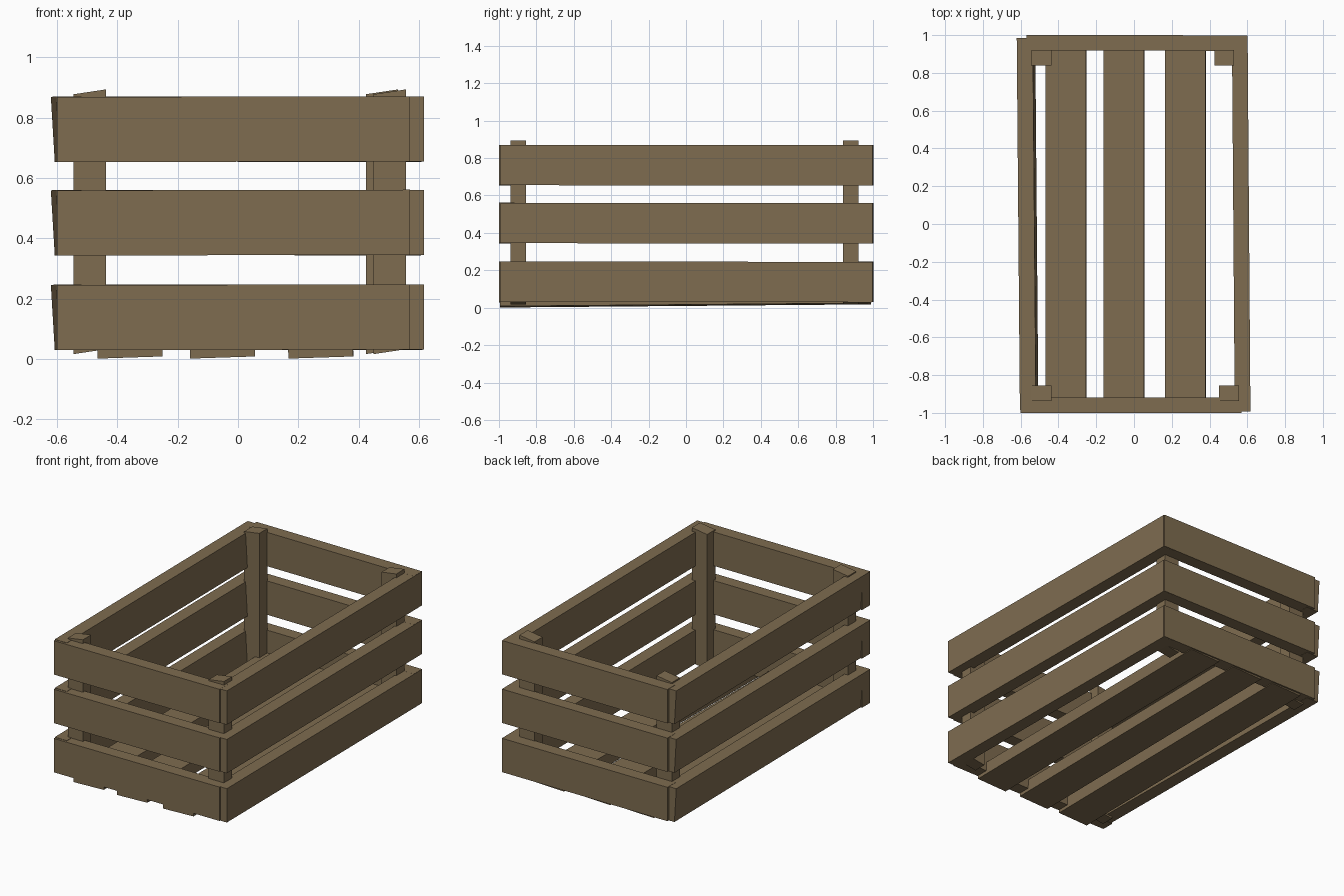
import bpy, bmesh

if "Cube" in bpy.data.objects:
    bpy.data.objects.remove(bpy.data.objects["Cube"])

wood = bpy.data.materials.new("wood")
wood.diffuse_color = (0.21, 0.15, 0.08, 1)
wood.use_nodes = True
wood.node_tree.nodes["Principled BSDF"].inputs["Base Color"].default_value = wood.diffuse_color


def board(name, xr, yr, zr, x_by_y=0, x_by_z=0, y_by_x=0, z_by_x=0, z_by_y=0):
    """Box from ranges, slightly skewed about its centre for a hand-nailed look."""
    bm = bmesh.new()
    bmesh.ops.create_cube(bm, size=1)
    c = [sum(r) / 2 for r in (xr, yr, zr)]
    for v in bm.verts:
        x, y, z = (v.co[i] * (r[1] - r[0]) for i, r in enumerate((xr, yr, zr)))
        v.co = (c[0] + x + x_by_y * y + x_by_z * z,
                c[1] + y + y_by_x * x,
                c[2] + z + z_by_x * x + z_by_y * y)
    me = bpy.data.meshes.new(name)
    bm.to_mesh(me)
    bm.free()
    me.materials.append(wood)
    ob = bpy.data.objects.new(name, me)
    bpy.context.collection.objects.link(ob)
    return ob


# Three courses of slats around the four walls
levels = [("lower", 0.03, 0.246), ("middle", 0.344, 0.56), ("upper", 0.654, 0.87)]
for label, z0, z1 in levels:
    z = (z0, z1)
    board(label + "_front_slat", (-0.60, 0.57), (-1.0, -0.918), z, z_by_x=0.002)
    board(label + "_back_slat", (-0.57, 0.60), (0.918, 1.0), z, y_by_x=-0.003, z_by_x=-0.001)
    board(label + "_right_slat", (0.526, 0.609), (-0.993, 0.993), z,
          x_by_y=-0.0075, z_by_y=-0.001)
    board(label + "_left_slat", (-0.606, -0.521), (-0.985, 0.985), z,
          x_by_y=-0.0085, x_by_z=-0.06, z_by_y=-0.001)

# Corner posts with crooked ends
for label, x, y in [("front_left", (-0.545, -0.438), (-0.938, -0.855)),
                    ("front_right", (0.450, 0.557), (-0.938, -0.855)),
                    ("back_left", (-0.545, -0.438), (0.840, 0.922)),
                    ("back_right", (0.425, 0.530), (0.840, 0.922))]:
    board(label + "_post", x, y, (0.024, 0.886), z_by_x=0.15)

# Floor slats, slightly tilted
for i, x0 in enumerate((-0.467, -0.160, 0.166)):
    board(f"floor_slat_{i + 1}", (x0, x0 + 0.215), (-0.995, 0.99), (0.013, 0.095),
          x_by_z=-0.035, z_by_x=0.033, z_by_y=0.0085)
